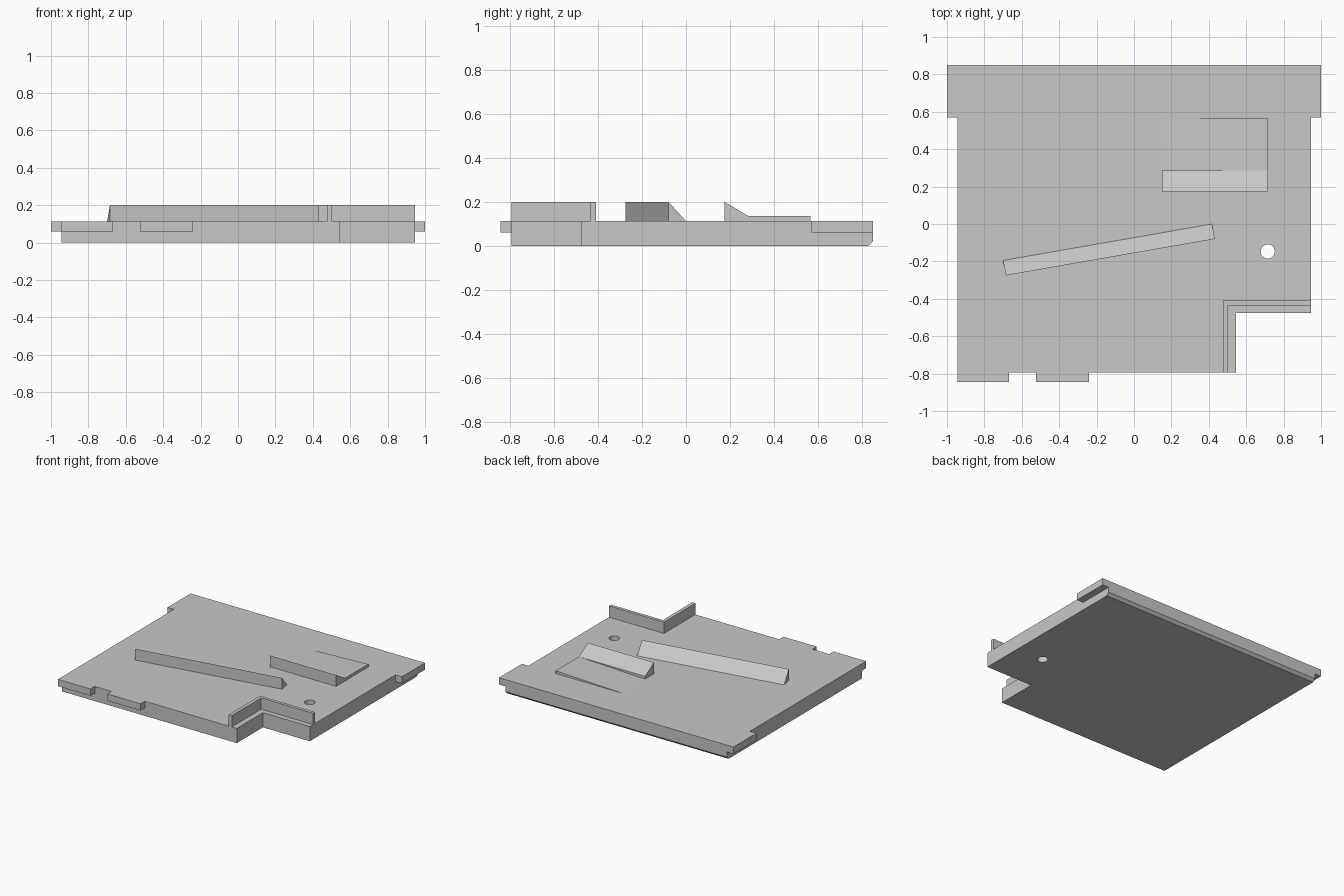
import bpy, bmesh
from mathutils import Vector

if "Cube" in bpy.data.objects:
    bpy.data.objects.remove(bpy.data.objects["Cube"], do_unlink=True)

grey = bpy.data.materials.new("light grey")
grey.use_nodes = True
colour = (0.58, 0.58, 0.58, 1)
grey.diffuse_color = colour
grey.node_tree.nodes["Principled BSDF"].inputs["Base Color"].default_value = colour

DECK = 0.113    # top of the plate
LIP = 0.06      # underside of the tabs
TOP = 0.2       # top of the raised parts


def make_object(name, bm):
    bmesh.ops.recalc_face_normals(bm, faces=bm.faces)
    mesh = bpy.data.meshes.new(name)
    bm.to_mesh(mesh)
    bm.free()
    mesh.materials.append(grey)
    obj = bpy.data.objects.new(name, mesh)
    bpy.context.collection.objects.link(obj)
    return obj


def sweep(points, offset):
    """Fill a closed outline and extrude it along an offset."""
    bm = bmesh.new()
    face = bm.faces.new([bm.verts.new(p) for p in points])
    new = bmesh.ops.extrude_face_region(bm, geom=[face])["geom"]
    verts = [v for v in new if isinstance(v, bmesh.types.BMVert)]
    bmesh.ops.translate(bm, verts=verts, vec=offset)
    return bm


def slab(outline, low, high):
    return sweep([(x, y, low) for x, y in outline], (0, 0, high - low))


def box(x0, x1, y0, y1, low, high):
    return slab([(x0, y0), (x1, y0), (x1, y1), (x0, y1)], low, high)


def combine(target, tool, operation):
    mod = target.modifiers.new(operation.lower(), 'BOOLEAN')
    mod.operation, mod.object, mod.solver = operation, tool, 'EXACT'
    bpy.context.view_layer.objects.active = target
    bpy.ops.object.modifier_apply(modifier=mod.name)
    bpy.data.objects.remove(tool, do_unlink=True)


# Plate with a notched corner and a chamfered lower back edge
bm = slab([(-0.945, -0.793), (0.545, -0.793), (0.545, -0.475),
           (0.945, -0.475), (0.945, 0.85), (-0.945, 0.85)], 0, DECK)
back_edge = [e for e in bm.edges
             if all(v.co.y > 0.84 and v.co.z < 0.01 for v in e.verts)]
bmesh.ops.bevel(bm, geom=back_edge, offset=0.02, segments=1, affect='EDGES')
plate = make_object("plate", bm)

# Tabs along the front edge and at the back of both sides
for x0, x1, y0, y1 in [(-0.945, -0.667, -0.845, -0.7),
                       (-0.523, -0.24, -0.845, -0.7),
                       (-1, 1, 0.57, 0.85)]:
    combine(plate, make_object("tab", box(x0, x1, y0, y1, LIP, DECK)), 'UNION')

# Round through hole
bm = bmesh.new()
bmesh.ops.create_cone(bm, cap_ends=True, segments=24, radius1=0.038,
                      radius2=0.038, depth=1)
bmesh.ops.translate(bm, verts=bm.verts, vec=(0.715, -0.147, 0))
combine(plate, make_object("hole_cutter", bm), 'DIFFERENCE')

# L-shaped wall around the notch
make_object("corner_wall", slab(
    [(0.475, -0.793), (0.502, -0.793), (0.502, -0.435),
     (0.945, -0.435), (0.945, -0.41), (0.475, -0.41)], DECK, TOP))

# Long slanted rib: upright at the front, sloping down to the back
front, back = Vector((-0.685, -0.275, DECK)), Vector((-0.7, -0.195, DECK))
crest = front + Vector((0, 0, TOP - DECK))
make_object("slanted_rib", sweep([front, back, crest], (1.117, 0.195, 0)))

# Short rib: upright at the front, sloping to a low back step
x0, x1, y0, y1, step = 0.15, 0.715, 0.175, 0.285, 0.135
make_object("short_rib", sweep(
    [(x0, y0, DECK), (x0, y1, DECK), (x0, y1, step), (x0, y0, TOP)],
    (x1 - x0, 0, 0)))

# Shallow ramp rising sideways behind the short rib
make_object("shallow_ramp", sweep(
    [(x0, y1, DECK), (x1, y1, DECK), (x1, y1, step)], (0, 0.282, 0)))
